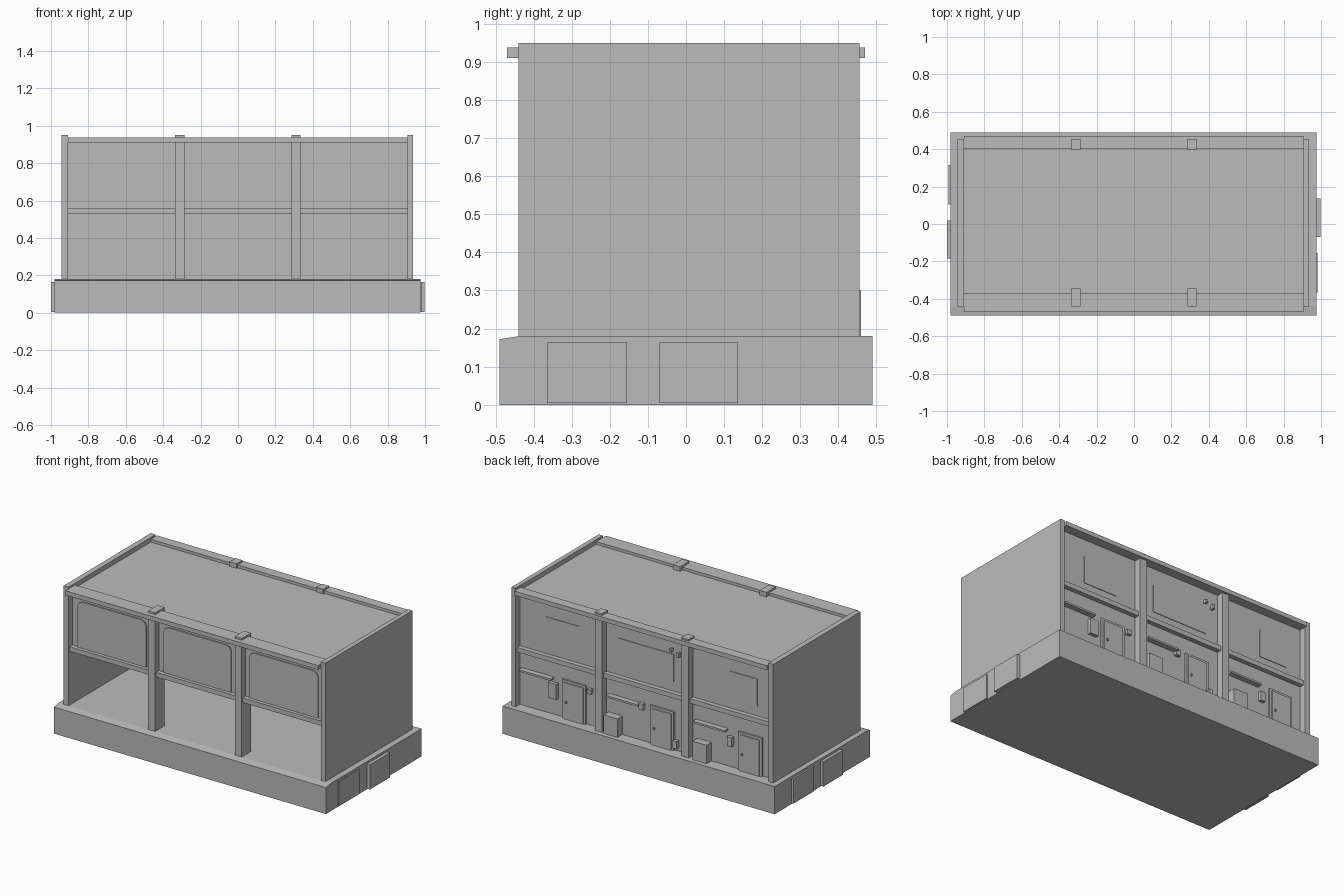
import bpy
import bmesh

if "Cube" in bpy.data.objects:
    bpy.data.objects.remove(bpy.data.objects["Cube"], do_unlink=True)

GREY = (0.5, 0.5, 0.5, 1.0)
mat = bpy.data.materials.new("plain grey")
mat.use_nodes = True
mat.diffuse_color = GREY
mat.node_tree.nodes["Principled BSDF"].inputs["Base Color"].default_value = GREY


def finish(name, bm):
    bmesh.ops.recalc_face_normals(bm, faces=bm.faces[:])
    mesh = bpy.data.meshes.new(name)
    bm.to_mesh(mesh)
    bm.free()
    mesh.materials.append(mat)
    obj = bpy.data.objects.new(name, mesh)
    bpy.context.collection.objects.link(obj)
    return obj


def box(name, x, y, z):
    """Box given as (low, high) ranges on each axis."""
    bm = bmesh.new()
    bmesh.ops.create_cube(bm, size=1)
    for v in bm.verts:
        v.co = [(r[0] + r[1]) / 2 + c * (r[1] - r[0]) for c, r in zip(v.co, (x, y, z))]
    return finish(name, bm)


def prism(name, profile, axis, low, high):
    """Extrude a 2D profile along the x (0) or y (1) axis."""
    bm = bmesh.new()

    def point(a, b):
        return (low, a, b) if axis == 0 else (a, low, b)
    face = bm.faces.new([bm.verts.new(point(a, b)) for a, b in profile])
    grown = bmesh.ops.extrude_face_region(bm, geom=[face])
    for v in grown["geom"]:
        if isinstance(v, bmesh.types.BMVert):
            v.co[axis] = high
    return finish(name, bm)


GROUND, LEDGE, TOP = 0.18, (0.53, 0.56), 0.95
INNER = (-0.91, 0.905)
BACK = 0.41

# Base with a kerb that falls towards the front
prism("base", [(-0.49, 0), (0.49, 0), (0.49, GROUND), (-0.44, GROUND), (-0.49, 0.172)],
      0, -0.98, 0.975)

# Shallow slabs on the ends of the base
for i, (x, y) in enumerate([((0.97, 0.982), (-0.365, -0.155)), ((0.97, 0.997), (-0.07, 0.137)),
                            ((-0.992, -0.97), (0.105, 0.315)), ((-1.0, -0.97), (-0.185, 0.02))]):
    box(f"end_slab_{i}", x, y, (0.005, 0.165))

# Side walls, back wall, roof and upper floor
box("right_wall", (-0.945, -0.91), (-0.44, 0.455), (GROUND, TOP))
box("left_wall", (0.905, 0.935), (-0.44, 0.455), (GROUND, TOP))
box("back_wall", INNER, (BACK - 0.03, BACK), (GROUND, 0.92))
box("roof", INNER, (-0.40, BACK), (0.90, 0.92))
box("upper_floor", INNER, (-0.40, BACK), LEDGE)

# Beams along the eaves and ledges between the storeys
box("front_eave", INNER, (-0.47, -0.37), (0.91, 0.938))
box("back_eave", INNER, (0.405, 0.47), (0.91, 0.938))
box("front_ledge", INNER, (-0.43, -0.39), LEDGE)
box("back_ledge", INNER, (0.40, 0.44), LEDGE)

# Pillars at front and back
for side, x in (("right", -0.312), ("left", 0.31)):
    for end, y in (("front", (-0.44, -0.345)), ("back", (0.395, 0.455))):
        box(f"{end}_{side}_pillar", (x - 0.025, x + 0.025), y, (GROUND, TOP))

# Upper front wall with raised, round-topped windows
box("upper_front_wall", INNER, (-0.40, -0.38), (0.54, 0.92))
for i, (a, b) in enumerate([(-0.87, -0.375), (-0.25, 0.235), (0.365, 0.86)]):
    arch = [(a, 0.56), (b, 0.56), (b, 0.825), (b - 0.012, 0.85), (b - 0.04, 0.86),
            (a + 0.04, 0.86), (a + 0.012, 0.85), (a, 0.825)]
    prism(f"front_window_{i}", arch, 1, -0.408, -0.395)

# Back doors with frames and knobs, and a narrow canopy in each bay
for i in range(3):
    x = -0.755 + 0.633 * i
    box(f"door_frame_{i}", (x - 0.085, x + 0.085), (BACK - 0.01, BACK + 0.012), (GROUND, 0.43))
    box(f"door_{i}", (x - 0.07, x + 0.07), (BACK, BACK + 0.018), (GROUND, 0.415))
    box(f"door_knob_{i}", (x + 0.045, x + 0.055), (BACK, BACK + 0.028), (0.285, 0.297))
    c = -0.475 + 0.625 * i
    box(f"canopy_{i}", (c - 0.115, c + 0.115), (BACK - 0.01, BACK + 0.035), (0.41, 0.422))

# Cabinets standing on the ground behind
for i, x in enumerate((-0.42, 0.22)):
    box(f"cabinet_{i}", (x - 0.05, x + 0.05), (BACK - 0.01, 0.46), (GROUND, 0.30))

# Meter boxes and lamps on the back wall
for i, (x, z, w, h) in enumerate([(-0.613, 0.35, 0.035, 0.06), (0.025, 0.407, 0.035, 0.04),
                                  (0.66, 0.34, 0.06, 0.1), (0.395, 0.405, 0.03, 0.03),
                                  (-0.22, 0.225, 0.03, 0.05), (-0.19, 0.83, 0.015, 0.02),
                                  (-0.24, 0.81, 0.015, 0.03)]):
    box(f"wall_box_{i}", (x - w / 2, x + w / 2), (BACK - 0.01, BACK + 0.022), (z - h / 2, z + h / 2))

# Back windows as thin plates
for i, x in enumerate(((-0.8, -0.605), (-0.2, 0.2), (0.48, 0.72))):
    box(f"back_window_{i}", x, (BACK - 0.002, BACK + 0.004), (0.62, 0.80))
